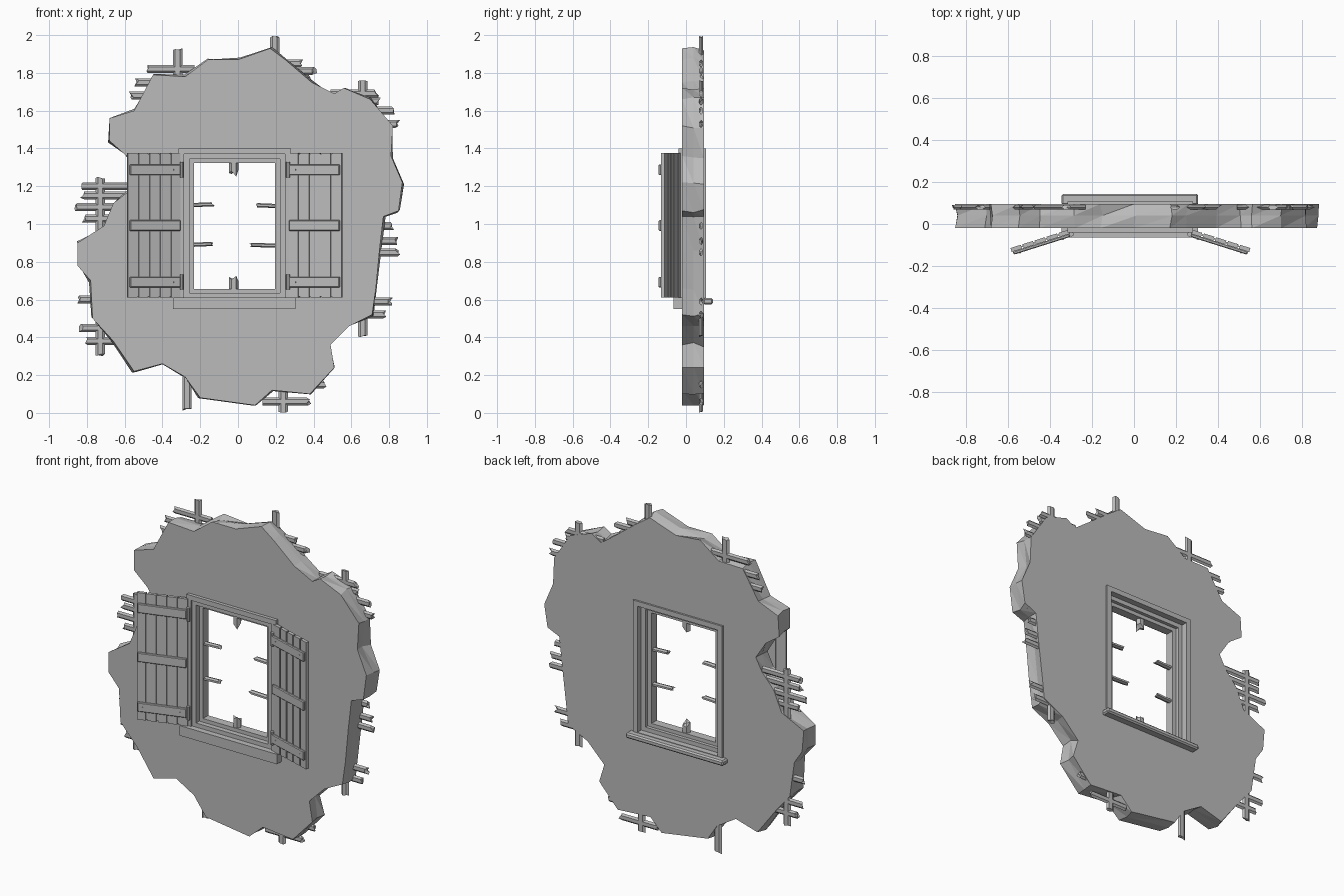
import bpy, bmesh, random
from mathutils import Matrix, Vector

random.seed(4)
if "Cube" in bpy.data.objects:
    bpy.data.objects.remove(bpy.data.objects["Cube"], do_unlink=True)

plaster = bpy.data.materials.new("plain grey")
plaster.use_nodes = True
GREY = (0.5, 0.5, 0.5, 1)
plaster.diffuse_color = GREY
plaster.node_tree.nodes["Principled BSDF"].inputs["Base Color"].default_value = GREY


def finish(bm, name):
    bmesh.ops.recalc_face_normals(bm, faces=bm.faces)
    mesh = bpy.data.meshes.new(name)
    bm.to_mesh(mesh)
    bm.free()
    mesh.materials.append(plaster)
    obj = bpy.data.objects.new(name, mesh)
    bpy.context.collection.objects.link(obj)
    return obj


def box(name, low, high, matrix=Matrix(), bevel=0):
    """Box between two corners, optionally placed by a matrix."""
    bm = bmesh.new()
    bmesh.ops.create_cube(bm, size=1)
    for v in bm.verts:
        v.co = Vector([l + (c + 0.5) * (h - l) for c, l, h in zip(v.co, low, high)])
    if bevel:
        bmesh.ops.bevel(bm, geom=bm.edges[:], offset=bevel, segments=1, affect='EDGES')
    bm.transform(matrix)
    return finish(bm, name)


def stick(name, start, end, width, depth, ragged=0.03):
    """Splintered stick in the wall plane: a ridged section with a broken far end."""
    start, end = Vector(start), Vector(end)
    along = (end - start).normalized()
    across = Vector((-along.z, 0, along.x)) * width / 2
    out = Vector((0, depth / 2, 0))
    section = [across, across * 0.5 + out, -across * 0.5 + out,
               -across, -across * 0.5 - out, across * 0.5 - out]
    bm = bmesh.new()
    rings = [[bm.verts.new(start + p) for p in section],
             [bm.verts.new(end + p - along * random.uniform(0, ragged)) for p in section]]
    for i in range(len(section)):
        j = i - 1
        bm.faces.new((rings[0][i], rings[0][j], rings[1][j], rings[1][i]))
    for ring in rings:
        tip = bm.verts.new(sum((v.co for v in ring), Vector()) / len(ring))
        for i in range(len(ring)):
            bm.faces.new((ring[i], ring[i - 1], tip))
    return finish(bm, name)


# Broken wall: ragged outline, with a rectangular opening
outline = [(.17, 1.93), (.25, 1.87), (.39, 1.75), (.51, 1.69), (.56, 1.72), (.7, 1.66),
           (.82, 1.52), (.81, 1.36), (.87, 1.22), (.85, 1.07), (.77, 1.04), (.75, .87),
           (.73, .66), (.71, .52), (.59, .46), (.49, .36), (.51, .24), (.38, .1),
           (.18, .12), (.09, .04), (-.2, .08), (-.28, .19), (-.4, .26), (-.55, .22),
           (-.66, .38), (-.77, .5), (-.78, .7), (-.85, .78), (-.85, .9), (-.71, .99),
           (-.66, 1.11), (-.57, 1.18), (-.53, 1.26), (-.59, 1.36), (-.68, 1.44),
           (-.68, 1.56), (-.55, 1.6), (-.45, 1.79), (-.28, 1.78), (-.16, 1.87), (0, 1.87)]
FRONT, BACK = -.02, .095
opening = [(-.29, .59), (.255, .59), (.255, 1.38), (-.29, 1.38)]


def ring_of(bm, points, y, jitter=0):
    verts = []
    for x, z in points:
        dx, dz = (random.uniform(-jitter, jitter) for _ in "xz")
        verts.append(bm.verts.new((x + dx, y, z + dz)))
    return verts


def bridge(bm, a, b):
    for i in range(len(a)):
        quad = (a[i - 1], a[i], b[i], b[i - 1])
        bm.faces.new(quad[:3])
        bm.faces.new((quad[0], quad[2], quad[3]))


def fill(bm, *loops):
    edges = []
    for loop in loops:
        for i in range(len(loop)):
            pair = (loop[i - 1], loop[i])
            edges.append(bm.edges.get(pair) or bm.edges.new(pair))
    bmesh.ops.triangle_fill(bm, edges=edges, use_beauty=True)


bm = bmesh.new()
outer = [ring_of(bm, outline, FRONT), ring_of(bm, outline, .04, .012),
         ring_of(bm, outline, BACK, .012)]
inner = [ring_of(bm, opening, FRONT), ring_of(bm, opening, BACK)]
bridge(bm, outer[0], outer[1])
bridge(bm, outer[1], outer[2])
bridge(bm, inner[0], inner[1])
fill(bm, outer[0], inner[0])
fill(bm, outer[2], inner[1])
finish(bm, "broken_wall")

# Horizontal laths: tip position and height, running back into the wall
LATH_Y = .08
left_laths = [(-.49, 1.82), (-.55, 1.75), (-.58, 1.68), (-.83, 1.2), (-.84, 1.15),
              (-.88, 1.09), (-.83, 1.03), (-.86, .6), (-.85, .45), (-.81, .38)]
right_laths = [(.35, 1.85), (.42, 1.81), (.39, 1.77), (.75, 1.69), (.76, 1.65),
               (.83, 1.6), (.86, 1.53), (.85, 1.08), (.83, .99), (.85, .91), (.86, .85),
               (.82, .59), (.79, .52), (.48, .15), (.39, .06)]
for side, laths in ((1, left_laths), (-1, right_laths)):
    for tip, z in laths:
        stick("lath", (tip + side * .26, LATH_Y, z), (tip, LATH_Y, z), .042, .02)

# Upright studs: x, hidden end, broken end
for x, root, tip in ((-.32, 1.6, 1.93), (.195, 1.6, 2), (.66, 1.4, 1.77), (.66, .8, .4),
                     (.24, .4, 0), (-.27, .4, .01), (-.73, .8, 1.25), (-.73, .8, .3)):
    stick("stud", (x, LATH_Y, root), (x, LATH_Y, tip), .05, .02, .015)


def frame(name, x0, x1, z0, z1, width, y0, y1):
    """Four bars around a rectangle, measured to its outer edge."""
    box(name + "_left", (x0, y0, z0), (x0 + width, y1, z1))
    box(name + "_right", (x1 - width, y0, z0), (x1, y1, z1))
    box(name + "_top", (x0 + width, y0, z1 - width), (x1 - width, y1, z1))
    box(name + "_bottom", (x0 + width, y0, z0), (x1 - width, y1, z0 + width))


# Window frame and sills
frame("outer_frame", -.315, .28, .58, 1.4, .03, -.04, .106)
frame("middle_frame", -.288, .252, .605, 1.375, .03, -.03, .07)
frame("sash", -.26, .222, .63, 1.35, .027, 0, .05)
box("front_sill", (-.345, -.065, .55), (.305, -.01, .61))
box("back_sill", (-.345, .09, .575), (.305, .143, .607), bevel=.008)

# Snapped glazing bars
BAR_Y = .025
for z, end in ((1.335, 1.25), (.645, .74)):
    stick("upright_glazing_bar", (-.022, BAR_Y, z), (-.022, BAR_Y, end), .05, .04, .05)
for x, end, z in ((-.245, -.125, 1.1), (-.245, -.125, .89), (.205, .095, 1.095), (.205, .06, .885)):
    stick("cross_glazing_bar", (x, BAR_Y, z), (end, BAR_Y, z + .005), .022, .03, .02)

# Plank shutters, swung open; local axes are along the shutter, outward, up
BOTTOM, TOP, BOARDS = .61, 1.375, 5
PITCH = .3 / BOARDS
for side, hinge_x, word in ((-1, -.302, "right"), (1, .268, "left")):
    place = Matrix(((side * .954, -side * .3, 0, hinge_x),
                    (-.3, -.954, 0, -.035), (0, 0, 1, 0), (0, 0, 0, 1)))
    box(word + "_shutter_panel", (.005, -.004, BOTTOM + .005), (.295, .003, TOP - .005), place)
    for i in range(BOARDS):
        box(word + "_shutter_board", (i * PITCH + .005, -.01, BOTTOM),
            ((i + 1) * PITCH - .004, .01, TOP), place)
    for z in (.692, .992, 1.287):
        box(word + "_shutter_batten", (.008, .009, z - .028), (.29, .025, z + .028), place, .004)
        if z == .992:
            continue
        # Hinge barrel and nail heads on the end battens
        bm = bmesh.new()
        bmesh.ops.create_cone(bm, cap_ends=True, segments=8, radius1=.011, radius2=.011,
                              depth=.08, matrix=Matrix.Translation((0, .014, z)))
        bm.transform(place)
        finish(bm, word + "_hinge")
        for u in (.04, .255):
            box("nail_head", (u, .024, z - .004), (u + .008, .028, z + .004), place)
